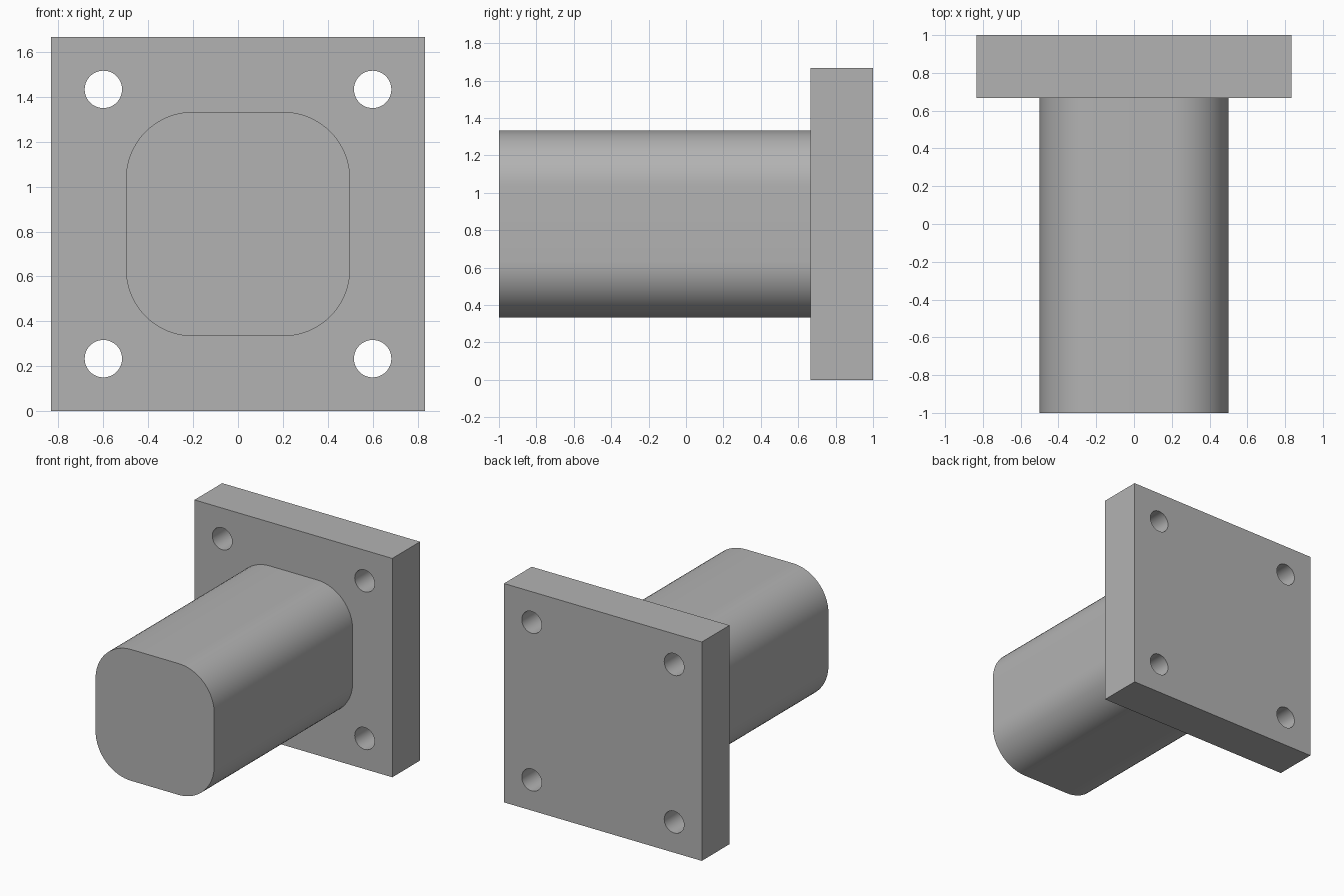
import bpy
import math

if "Cube" in bpy.data.objects:
    bpy.data.objects.remove(bpy.data.objects["Cube"], do_unlink=True)

WIDTH = 5 / 3          # square flange side
MID = WIDTH / 2        # height of the centre axis
FACE_Y = 2 / 3         # front face of the flange
HOLE_OFFSET = 0.6

grey = bpy.data.materials.new("plain grey")
grey.use_nodes = True
COLOUR = (0.45, 0.45, 0.45, 1)
grey.diffuse_color = COLOUR
grey.node_tree.nodes["Principled BSDF"].inputs["Base Color"].default_value = COLOUR


def box(name, side, y0, y1):
    """Square block centred on the axis, running from y0 to y1."""
    bpy.ops.mesh.primitive_cube_add(size=1, location=(0, (y0 + y1) / 2, MID))
    ob = bpy.context.object
    ob.name = name
    ob.scale = (side, y1 - y0, side)
    bpy.ops.object.transform_apply(location=False, rotation=False, scale=True)
    ob.data.materials.append(grey)
    return ob


def apply_modifier(ob, mod):
    bpy.ops.object.select_all(action="DESELECT")
    ob.select_set(True)
    bpy.context.view_layer.objects.active = ob
    bpy.ops.object.modifier_apply(modifier=mod.name)


# Square flange with a bolt hole in each corner
flange = box("mounting_flange", WIDTH, FACE_Y, 1)
for sx in (-1, 1):
    for sz in (-1, 1):
        bpy.ops.mesh.primitive_cylinder_add(
            vertices=48, radius=1 / 12, depth=1,
            location=(sx * HOLE_OFFSET, FACE_Y, MID + sz * HOLE_OFFSET),
            rotation=(math.pi / 2, 0, 0))
        cutter = bpy.context.object
        cutter.name = "bolt_hole_cutter"
        cutter.hide_render = True
        cutter.data.materials.append(grey)
        cut = flange.modifiers.new("bolt hole", "BOOLEAN")
        cut.operation = "DIFFERENCE"
        cut.solver = "EXACT"
        cut.object = cutter
        apply_modifier(flange, cut)
        bpy.data.objects.remove(cutter, do_unlink=True)

# Rounded square post, its four long edges bevelled
post = box("rounded_post", 1, -1, FACE_Y + 0.01)
weights = post.data.attributes.new("bevel_weight_edge", "FLOAT", "EDGE")
for edge in post.data.edges:
    a, b = (post.data.vertices[i].co for i in edge.vertices)
    weights.data[edge.index].value = float(abs(a.y - b.y) > 0.5)
bevel = post.modifiers.new("rounded edges", "BEVEL")
bevel.limit_method = "WEIGHT"
bevel.offset_type = "OFFSET"
bevel.width = 0.3
bevel.segments = 16
apply_modifier(post, bevel)

# Smooth rounds and holes, keep the flat faces crisp
for ob in (flange, post):
    bpy.ops.object.select_all(action="DESELECT")
    ob.select_set(True)
    bpy.context.view_layer.objects.active = ob
    bpy.ops.object.shade_smooth_by_angle(angle=math.radians(30))
